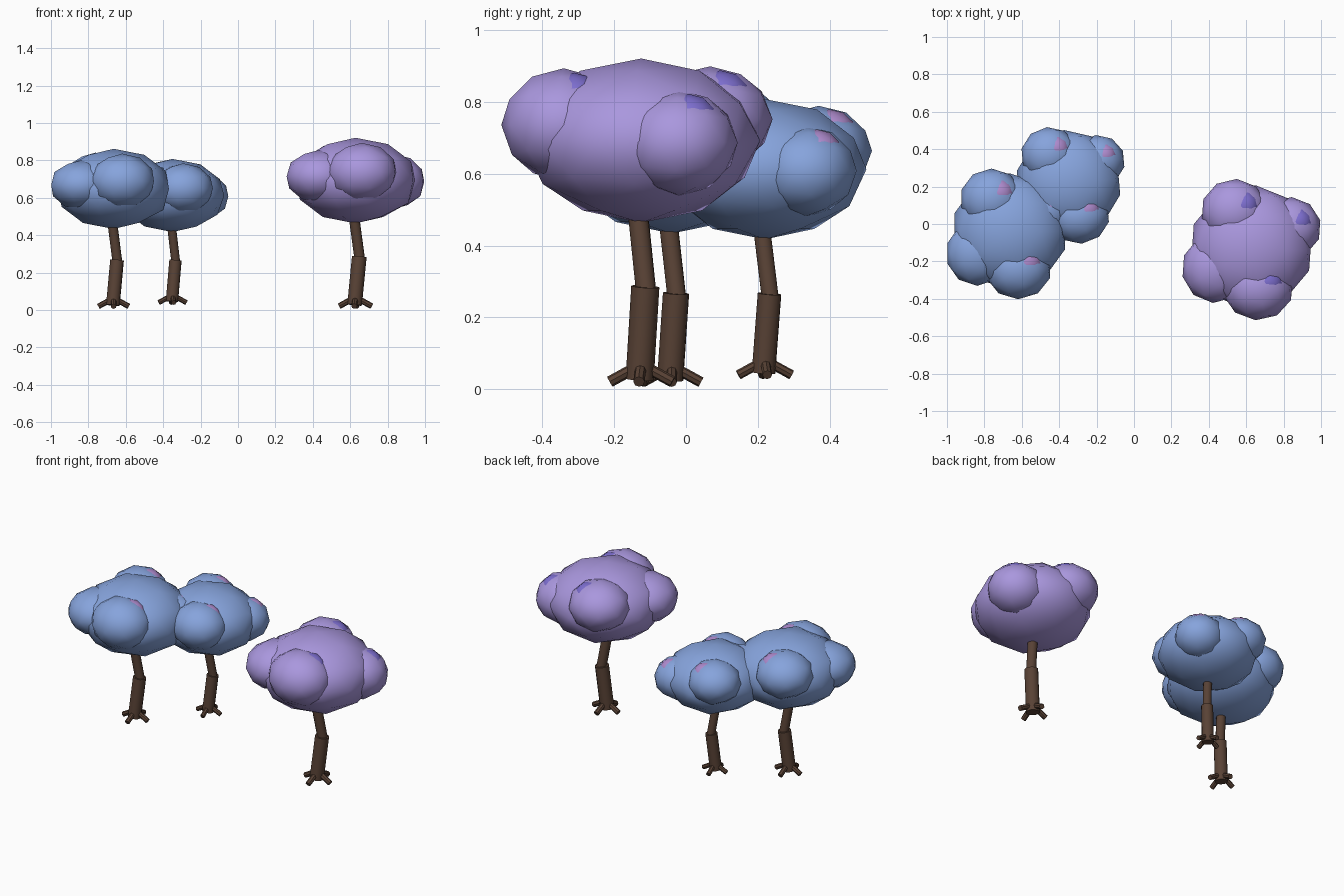
import bpy
from math import radians
from mathutils import Vector, Matrix

cube = bpy.data.objects.get("Cube")
if cube:
    bpy.data.objects.remove(cube, do_unlink=True)


def material(name, rgb):
    mat = bpy.data.materials.new(name)
    mat.use_nodes = True
    mat.diffuse_color = (*rgb, 1)
    mat.node_tree.nodes["Principled BSDF"].inputs["Base Color"].default_value = (*rgb, 1)
    return mat


BARK = material("brown bark", (0.10, 0.055, 0.036))
BLUE = material("blue leaves", (0.24, 0.37, 0.72))
PURPLE = material("purple leaves", (0.40, 0.31, 0.73))
PINK = material("pink blossom", (0.43, 0.26, 0.62))
VIOLET = material("violet blossom", (0.21, 0.16, 0.64))


def finish(name, mat, frame):
    """Name and colour the active object, then move it into its tree's frame."""
    obj = bpy.context.object
    obj.name = name
    obj.data.materials.append(mat)
    bpy.context.view_layer.update()
    obj.matrix_world = frame @ obj.matrix_world
    return obj


def limb(name, start, end, radius, frame, sides=12):
    a, b = Vector(start), Vector(end)
    bpy.ops.mesh.primitive_cylinder_add(
        vertices=sides, radius=radius, depth=(b - a).length, location=(a + b) / 2,
        rotation=(b - a).to_track_quat("Z", "Y").to_euler())
    bpy.ops.object.shade_smooth_by_angle(angle=radians(40))
    finish(name, BARK, frame)


def blob(name, center, radii, mat, frame):
    bpy.ops.mesh.primitive_ico_sphere_add(subdivisions=2, radius=1, location=center)
    bpy.context.object.scale = radii
    bpy.ops.object.shade_smooth()
    finish(name, mat, frame)


# Foliage lobes: name, centre offset from the crown, radii, has a blossom
CROWN = Vector((0, 0, 0.635))
LOBES = [
    ("front", (0.045, -0.195, 0.04), (0.175, 0.160, 0.145), True),
    ("left", (0.180, 0.110, -0.005), (0.155, 0.150, 0.135), True),
    ("back", (-0.095, 0.170, 0.055), (0.165, 0.160, 0.135), True),
    ("right", (-0.170, -0.115, 0.02), (0.165, 0.170, 0.130), False),
]
BLOSSOM_SIDE = Vector((0.43, 0.36, 0.83)).normalized()


def tree(label, base, size, turn, leaves, blossom):
    frame = (Matrix.Translation(base) @ Matrix.Rotation(radians(turn), 4, "Z")
             @ Matrix.Scale(size, 4))

    # Bent trunk in two pieces
    limb(label + "_lower_trunk", (-0.004, -0.004, 0.025), (0.018, 0.012, 0.262), 0.036, frame)
    limb(label + "_upper_trunk", (0.02, 0.014, 0.25), (-0.012, -0.014, 0.50), 0.026, frame)

    # Four splayed roots
    for i in range(4):
        spin = Matrix.Rotation(radians(90 * i), 4, "Z")
        limb(f"{label}_root_{i + 1}", spin @ Vector((0.005, 0, 0.06)),
             spin @ Vector((0.08, 0, 0.019)), 0.0145, frame, 8)

    # Crown, lobes and blossom patches
    blob(label + "_crown", CROWN, (0.305, 0.305, 0.21), leaves, frame)
    for side, offset, radii, has_blossom in LOBES:
        center, r = CROWN + Vector(offset), Vector(radii)
        blob(f"{label}_{side}_lobe", center, r, leaves, frame)
        if has_blossom:
            blob(f"{label}_{side}_blossom", center + r * BLOSSOM_SIDE * 0.51,
                 r * 0.5, blossom, frame)


tree("large_blue_tree", (-0.665, -0.04, 0), 1.02, 0, BLUE, PINK)
tree("small_blue_tree", (-0.35, 0.22, 0.022), 0.93, 5, BLUE, PINK)
tree("purple_tree", (0.628, -0.125, 0), 1.09, -4, PURPLE, VIOLET)
